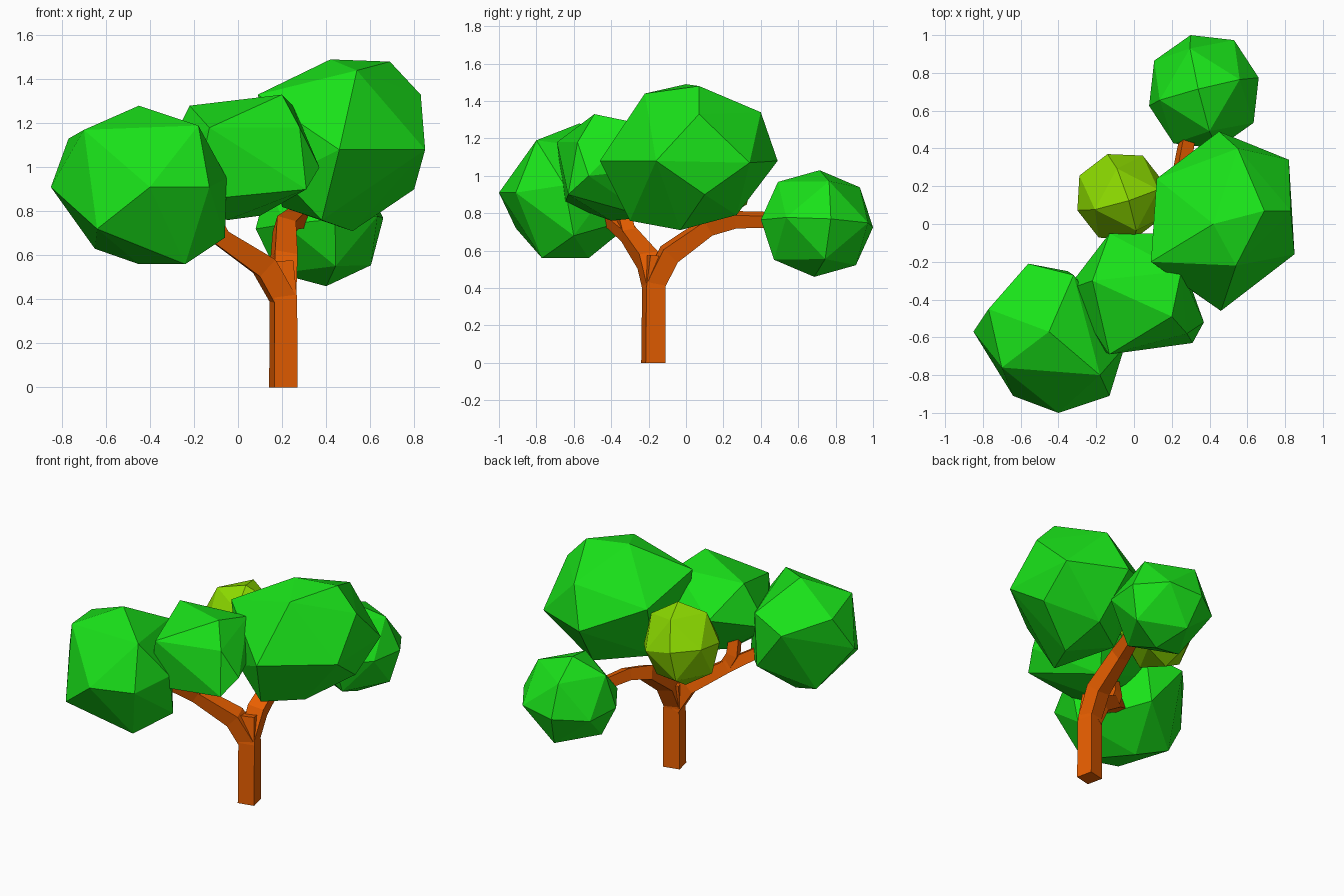
import bpy, bmesh
from itertools import product
from math import radians, cos, sin
from mathutils import Vector, Euler

if "Cube" in bpy.data.objects:
    bpy.data.objects.remove(bpy.data.objects["Cube"], do_unlink=True)


def material(name, rgb):
    m = bpy.data.materials.new(name)
    m.use_nodes = True
    m.diffuse_color = (*rgb, 1)
    m.node_tree.nodes["Principled BSDF"].inputs["Base Color"].default_value = (*rgb, 1)
    return m


leaf_green = material("leaf green", (0.01, 0.76, 0.01))
lime = material("lime leaf", (0.27, 0.72, 0.0))
bark = material("orange bark", (0.82, 0.115, 0.0))


def finish(name, bm, mat):
    bmesh.ops.recalc_face_normals(bm, faces=bm.faces[:])
    mesh = bpy.data.meshes.new(name)
    bm.to_mesh(mesh)
    bm.free()
    mesh.materials.append(mat)
    ob = bpy.data.objects.new(name, mesh)
    bpy.context.collection.objects.link(ob)
    return ob


def leaf_clump(name, corners, mat=leaf_green):
    """Faceted clump wrapped tightly around a few corner points."""
    bm = bmesh.new()
    for co in corners:
        bm.verts.new(co)
    hull = bmesh.ops.convex_hull(bm, input=bm.verts[:])
    spare = {v for v in hull["geom_interior"] if isinstance(v, bmesh.types.BMVert)}
    bmesh.ops.delete(bm, geom=list(spare), context="VERTS")
    return finish(name, bm, mat)


def round_corners(low, high, tilt):
    """18 points of a tilted ball fitted between two opposite corners."""
    turn = Euler([radians(a) for a in tilt]).to_matrix()
    pts = []
    for p in product((-1, 0, 1), repeat=3):
        filled = sum(map(abs, p))
        if filled in (1, 2):
            pts.append(turn @ (Vector(p) * (1 if filled == 1 else 0.73)))
    spans = [(min(c), max(c)) for c in zip(*pts)]
    return [[l + (c - a) / (b - a) * (h - l)
             for c, (a, b), l, h in zip(p, spans, low, high)] for p in pts]


def limb(name, path, radii):
    """Square tube swept along a path without twisting."""
    path = [Vector(p) for p in path]
    bm = bmesh.new()
    rings = []
    last = Vector((0, 0, 1))
    frame = [Vector((cos(radians(a)), sin(radians(a)), 0)) for a in (-122, -32, 58, 148)]
    for i, (p, r) in enumerate(zip(path, radii)):
        ahead = (path[min(i + 1, len(path) - 1)] - path[max(i - 1, 0)]).normalized()
        if i == 0 and p.z == 0:
            ahead = Vector((0, 0, 1))
        spin = last.rotation_difference(ahead)
        frame = [spin @ v for v in frame]
        last = ahead
        rings.append([bm.verts.new(p + v * r) for v in frame])
    for a, b in zip(rings, rings[1:]):
        for k in range(4):
            n = (k + 1) % 4
            bm.faces.new((a[k], a[n], b[n], b[k]))
    bm.faces.new(rings[0][::-1])
    bm.faces.new(rings[-1])
    return finish(name, bm, bark)


# Trunk and branches
limb("trunk", [(0.206, -0.175, 0), (0.206, -0.172, 0.4), (0.195, -0.155, 0.57)],
     [0.076, 0.074, 0.066])
limb("front_branch", [(0.205, -0.17, 0.40), (0.12, -0.205, 0.55),
                      (-0.09, -0.31, 0.69), (-0.24, -0.42, 0.78)],
     [0.072, 0.074, 0.055, 0.045])
limb("front_twig", [(-0.08, -0.31, 0.69), (-0.12, -0.33, 0.77), (-0.12, -0.35, 0.88)],
     [0.05, 0.05, 0.045])
limb("back_branch", [(0.206, -0.17, 0.42), (0.208, -0.09, 0.58), (0.21, 0.12, 0.73),
                     (0.25, 0.27, 0.765), (0.28, 0.44, 0.765), (0.31, 0.55, 0.765)],
     [0.07, 0.074, 0.062, 0.052, 0.047, 0.045])

# Large irregular crown clumps
leaf_clump("front_right_crown", [
    (-0.45, -0.57, 1.28), (-0.7, -0.76, 1.17), (-0.18, -0.8, 1.19), (-0.77, -0.45, 1.13),
    (-0.56, -0.21, 1.05), (-0.32, -0.27, 1.12), (-0.85, -0.57, 0.91), (-0.4, -1, 0.91),
    (-0.13, -0.91, 0.91), (-0.05, -0.65, 0.95), (-0.64, -0.91, 0.72), (-0.06, -0.6, 0.68),
    (-0.24, -0.77, 0.56), (-0.45, -0.52, 0.56), (-0.65, -0.45, 0.63), (-0.35, -0.25, 0.78)])
leaf_clump("middle_crown", [
    (0.2, -0.49, 1.33), (-0.22, -0.3, 1.28), (0.25, -0.25, 1.28), (-0.13, -0.69, 1.18),
    (0.28, -0.58, 1.18), (0.37, -0.52, 1), (0.31, -0.63, 0.9), (-0.2, -0.65, 0.85),
    (-0.36, -0.35, 1), (-0.13, -0.05, 1.1), (0.2, -0.05, 1.05), (-0.05, -0.4, 0.76),
    (0.1, -0.2, 0.78)])
leaf_clump("main_crown", [
    (0.42, 0, 1.49), (0.69, 0.07, 1.48), (0.54, -0.22, 1.44), (0.55, 0.4, 1.34),
    (0.83, 0.07, 1.33), (0.09, -0.2, 1.33), (0.12, 0.24, 1.22), (0.82, 0.34, 1.07),
    (0.85, -0.16, 1.08), (0.46, -0.46, 1.08), (0.45, 0.49, 1.08), (0.8, 0.1, 0.9),
    (0.2, -0.28, 0.95), (0.2, 0.05, 0.82), (0.52, -0.03, 0.71), (0.38, -0.3, 0.76),
    (0.5, 0.27, 0.79)])

# Small round crown clumps
leaf_clump("back_crown",
           round_corners((0.08, 0.40, 0.46), (0.66, 1.0, 1.03), (-4, -5, 14)))
leaf_clump("lime_crown",
           round_corners((-0.30, -0.08, 0.75), (0.16, 0.37, 1.27), (8, 8, 18)), lime)
